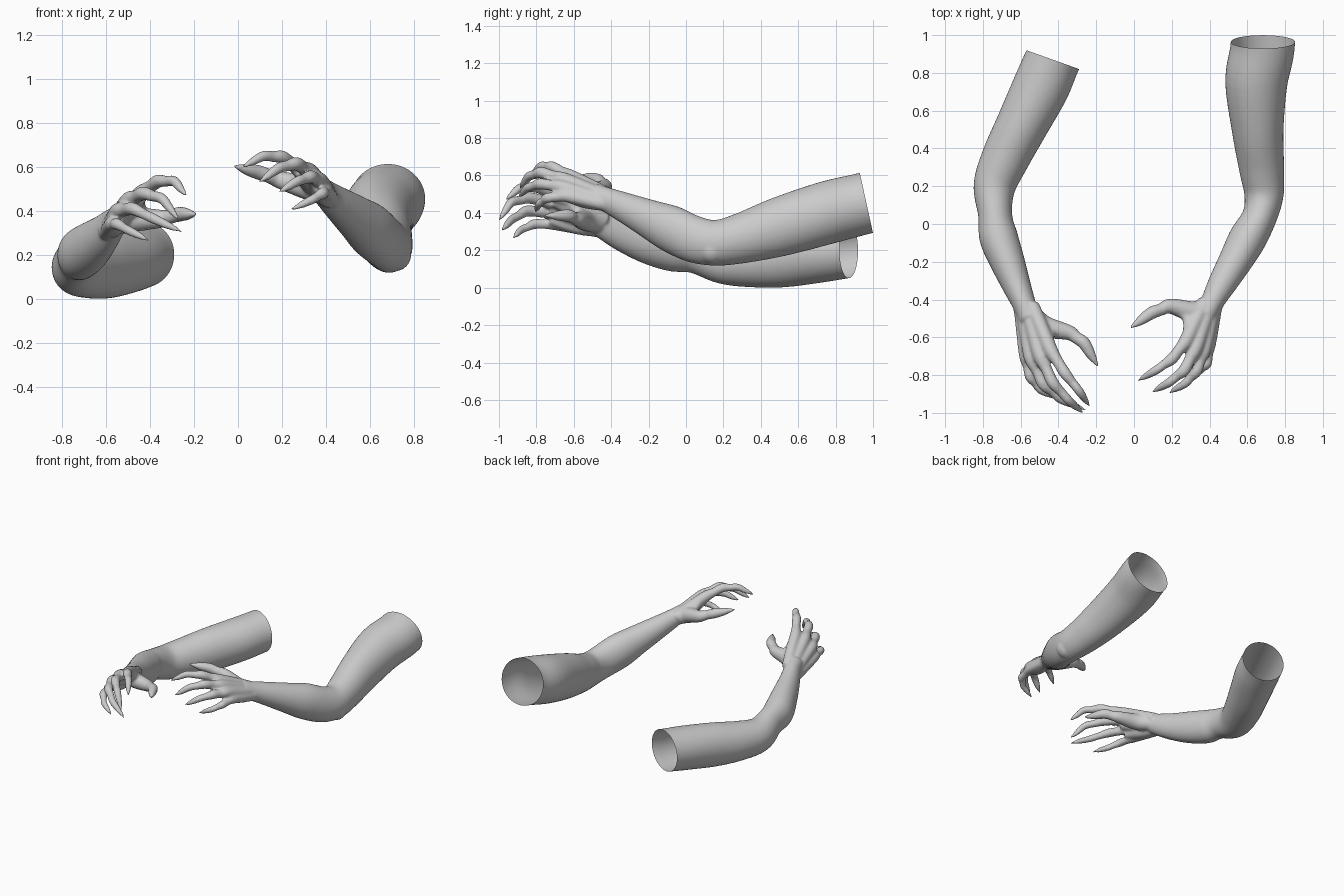
import bpy, bmesh, math
from mathutils import Vector

if "Cube" in bpy.data.objects:
    bpy.data.objects.remove(bpy.data.objects["Cube"])


def catmull(rows, steps=6):
    """Smooth interpolation through rows of (x, y, z, ra, rb)."""
    out = []
    for i in range(len(rows) - 1):
        p0, p1 = rows[max(i - 1, 0)], rows[i]
        p2, p3 = rows[i + 1], rows[min(i + 2, len(rows) - 1)]
        for s in range(steps):
            t = s / steps
            out.append([0.5 * (2 * b + (c - a) * t + (2 * a - 5 * b + 4 * c - d) * t * t
                               + (3 * b - a - 3 * c + d) * t ** 3)
                        for a, b, c, d in zip(p0, p1, p2, p3)])
    out.append(list(rows[-1]))
    return out


def tube(bm, rows, seg=24):
    """Loft closed elliptical rings along a smoothed path."""
    pts = catmull(rows)
    rings = []
    for i, p in enumerate(pts):
        a, b = pts[max(i - 1, 0)], pts[min(i + 1, len(pts) - 1)]
        t = (Vector(b[:3]) - Vector(a[:3])).normalized()
        side = t.cross(Vector((0, 0, 1))).normalized()
        up = side.cross(t)
        c = Vector(p[:3])
        rings.append([bm.verts.new(c + side * max(p[3], .004) * math.cos(k * math.tau / seg)
                                   + up * max(p[4], .004) * math.sin(k * math.tau / seg))
                      for k in range(seg)])
    faces = [bm.faces.new(rings[0][::-1]), bm.faces.new(rings[-1])]
    for r, q in zip(rings, rings[1:]):
        for k in range(seg):
            n = (k + 1) % seg
            faces.append(bm.faces.new((r[k], r[n], q[n], q[k])))
    bmesh.ops.recalc_face_normals(bm, faces=faces)


def round_tube(bm, path, radii, seg=20):
    tube(bm, [(*p, r, r) for p, r in zip(path, radii)], seg)


def ball(bm, center, radius):
    ret = bmesh.ops.create_uvsphere(bm, u_segments=20, v_segments=12, radius=radius)
    bmesh.ops.translate(bm, verts=ret["verts"], vec=center)


def build_arm(name, limb, fingers, thumb, elbow, cut_co, cut_no):
    bm = bmesh.new()
    tube(bm, limb, 40)
    wrist = Vector(limb[-2][:3])
    knuckles = [Vector(f[0]) for f in fingers]
    mid = sum(knuckles, Vector()) / 4
    roots = [wrist + (k - mid) * .45 for k in knuckles]

    # fingers, each running back through the palm to the wrist
    for f, k, root, s in zip(fingers, knuckles, roots, (1, 1.02, .98, .88)):
        pts = [Vector(p) for p in f]
        path = [root, root.lerp(k, .55), k, k.lerp(pts[1], .5), pts[1],
                pts[1].lerp(pts[2], .5), pts[2], pts[2].lerp(pts[3], .55), pts[3]]
        rad = (.04, .04, .038, .03, .031, .025, .024, .018, .005)
        round_tube(bm, path, [r * s for r in rad])

    # palm flesh between the fingers, pushed toward the palm side
    palm = (knuckles[0] - knuckles[3]).cross(mid - wrist).normalized()
    if palm.dot(sum((Vector(f[3]) for f in fingers), Vector()) / 4 - mid) < 0:
        palm = -palm
    for i in range(3):
        a, b = (roots[i] + roots[i + 1]) / 2, (knuckles[i] + knuckles[i + 1]) / 2
        b = b + (b - a) * .08
        round_tube(bm, [a, a.lerp(b, .5) + palm * .022, b + palm * .01], (.045, .043, .034))

    # thumb and the web of skin to the index side
    pts = [Vector(p) for p in thumb]
    path = [wrist.lerp(pts[0], .3), pts[0], pts[1], pts[1].lerp(pts[2], .5), pts[2],
            pts[2].lerp(pts[3], .5), pts[3]]
    round_tube(bm, path, (.05, .056, .041, .033, .034, .026, .006))
    for u, v in ((.05, .3), (.35, .5), (.65, .7), (.9, .85)):
        a, b = pts[0].lerp(pts[1], u), roots[0].lerp(knuckles[0], v)
        c = a.lerp(b, .5).lerp(wrist, .22 * u)
        round_tube(bm, [a, c, b], (.034, .029, .034), 16)

    # elbow bone
    ball(bm, Vector(elbow[:3]), elbow[3])

    src = bpy.data.meshes.new(name)
    bm.to_mesh(src)
    bm.free()
    obj = bpy.data.objects.new(name, src)
    bpy.context.collection.objects.link(obj)

    # fuse everything into one soft skin
    m = obj.modifiers.new("fuse", 'REMESH')
    m.mode = 'VOXEL'
    m.voxel_size = .008
    m = obj.modifiers.new("soften", 'SMOOTH')
    m.factor = .5
    m.iterations = 8
    dg = bpy.context.evaluated_depsgraph_get()
    skin = bpy.data.meshes.new_from_object(obj.evaluated_get(dg))
    obj.modifiers.clear()

    # open shoulder end
    bm = bmesh.new()
    bm.from_mesh(skin)
    bmesh.ops.bisect_plane(bm, geom=bm.verts[:] + bm.edges[:] + bm.faces[:],
                           plane_co=cut_co, plane_no=cut_no, clear_outer=True)
    for f in bm.faces:
        f.smooth = True
    bm.to_mesh(skin)
    bm.free()
    obj.data = skin
    skin.name = name


# lower arm, on the -x side
build_arm(
    "right_arm",
    [(-.36, 1.02, .22, .15, .15), (-.43, .87, .20, .148, .148), (-.495, .72, .18, .15, .152),
     (-.595, .52, .155, .137, .153), (-.68, .35, .14, .127, .138), (-.738, .2, .142, .112, .122),
     (-.735, .05, .185, .09, .108), (-.717, -.07, .205, .102, .118), (-.67, -.2, .24, .092, .113),
     (-.62, -.33, .285, .075, .095), (-.575, -.44, .335, .06, .075), (-.55, -.51, .37, .055, .055)],
    [[(-.44, -.67, .48), (-.365, -.79, .535), (-.29, -.885, .535), (-.235, -.965, .47)],
     [(-.495, -.70, .45), (-.43, -.84, .48), (-.345, -.935, .455), (-.27, -1.0, .36)],
     [(-.545, -.71, .40), (-.48, -.85, .41), (-.385, -.93, .365), (-.255, -.985, .305)],
     [(-.575, -.70, .34), (-.55, -.81, .34), (-.495, -.88, .31), (-.405, -.925, .265)]],
    [(-.475, -.54, .36), (-.345, -.575, .365), (-.265, -.63, .385), (-.19, -.755, .385)],
    (-.765, .15, .125, .075),
    (-.43, .87, .2), (.336, .94, 0))

# raised arm, on the +x side
build_arm(
    "left_arm",
    [(.685, 1.1, .485, .17, .165), (.68, .93, .445, .17, .165), (.648, .75, .40, .165, .168),
     (.655, .5, .325, .137, .158), (.675, .3, .265, .12, .135), (.688, .16, .24, .105, .122),
     (.665, .04, .26, .092, .125), (.60, -.08, .315, .1, .125), (.54, -.19, .365, .09, .105),
     (.465, -.32, .425, .075, .082), (.41, -.42, .47, .06, .066), (.37, -.49, .51, .055, .05)],
    [[(.275, -.62, .595), (.20, -.715, .645), (.115, -.775, .65), (.02, -.83, .60)],
     [(.325, -.66, .58), (.265, -.775, .615), (.185, -.84, .595), (.095, -.89, .53)],
     [(.37, -.67, .54), (.33, -.78, .555), (.27, -.845, .535), (.185, -.895, .485)],
     [(.40, -.64, .49), (.385, -.74, .48), (.335, -.785, .45), (.24, -.805, .405)]],
    [(.32, -.465, .505), (.195, -.435, .54), (.095, -.47, .575), (-.02, -.55, .605)],
    (.715, .14, .20, .075),
    (.67, .965, .45), (0, .977, .214))
